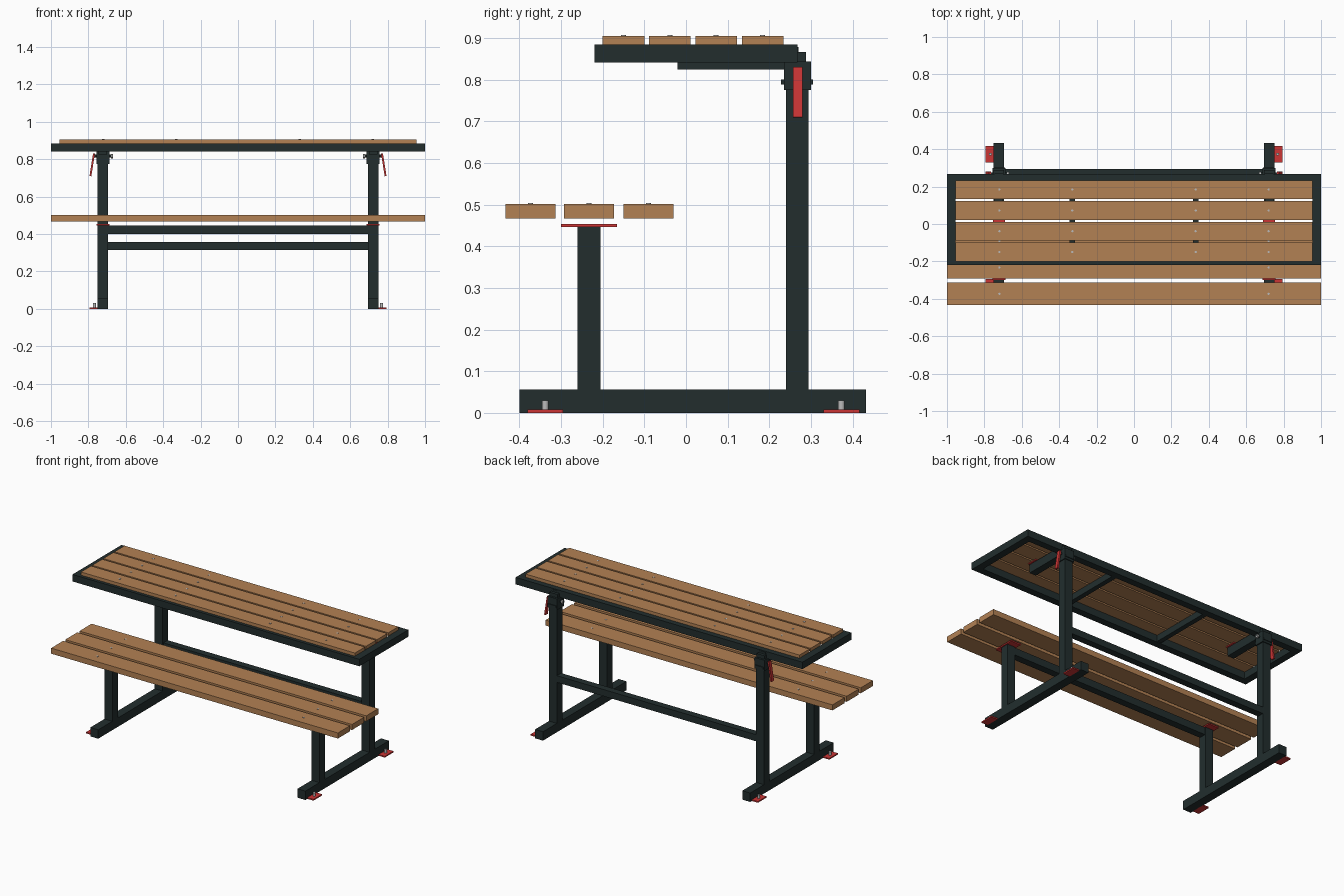
import bpy
import math
from mathutils import Matrix, Vector

cube = bpy.data.objects.get("Cube")
if cube:
    bpy.data.objects.remove(cube, do_unlink=True)


def material(name, rgb):
    mat = bpy.data.materials.new(name)
    mat.use_nodes = True
    color = (*rgb, 1)
    mat.diffuse_color = color
    mat.node_tree.nodes["Principled BSDF"].inputs["Base Color"].default_value = color
    return mat


STEEL = material("dark green steel", (0.016, 0.027, 0.027))
WOOD = material("warm wood", (0.45, 0.22, 0.088))
RED = material("red paint", (0.6, 0.035, 0.035))
ZINC = material("zinc", (0.5, 0.5, 0.5))


def box(name, x, y, z, mat):
    """Box from (low, high) ranges on each axis."""
    low, high = zip(x, y, z)
    bpy.ops.mesh.primitive_cube_add(size=1)
    ob = bpy.context.object
    ob.name = name
    size = [b - a for a, b in zip(low, high)]
    mid = [(a + b) / 2 for a, b in zip(low, high)]
    ob.data.transform(Matrix.Translation(mid) @ Matrix.Diagonal((*size, 1)))
    ob.data.materials.append(mat)
    return ob


def rod(name, start, end, radius, mat, sides=16):
    start, end = Vector(start), Vector(end)
    axis = end - start
    bpy.ops.mesh.primitive_cylinder_add(vertices=sides, radius=radius, depth=axis.length)
    ob = bpy.context.object
    ob.name = name
    ob.data.transform(Matrix.Translation((start + end) / 2)
                      @ axis.to_track_quat("Z", "Y").to_matrix().to_4x4())
    ob.data.materials.append(mat)
    bpy.ops.object.shade_smooth_by_angle(angle=math.radians(40))
    return ob


def span(s, a, b):
    """Range on x, mirrored to side s."""
    return tuple(sorted((s * a, s * b)))


# Seat and table boards with screw heads
for i, y in enumerate((-0.373, -0.2325, -0.0905)):
    box(f"seat_board_{i}", (-1, 1), (y - 0.06, y + 0.06), (0.467, 0.502), WOOD)
    for x in (-0.72, 0.72):
        rod("seat_screw", (x, y, 0.495), (x, y, 0.504), 0.006, ZINC, 12)
for i in range(4):
    y = -0.15 + i * 0.1113
    box(f"table_board_{i}", (-0.955, 0.955), (y - 0.05, y + 0.05), (0.885, 0.905), WOOD)
    for x in (-0.72, -0.33, 0.33, 0.72):
        rod("table_screw", (x, y, 0.9), (x, y, 0.907), 0.006, ZINC, 12)

# Table frame
TOP_Z = (0.841, 0.885)
box("table_front_rail", (-1, 1), (-0.22, -0.175), TOP_Z, STEEL)
box("table_back_rail", (-1, 1), (0.225, 0.268), TOP_Z, STEEL)

# Long rails between the two leg frames
box("seat_rail", (-0.7, 0.7), (-0.255, -0.21), (0.4, 0.446), STEEL)
box("back_rail", (-0.7, 0.7), (0.25, 0.293), (0.314, 0.356), STEEL)

for s, side in ((1, "left"), (-1, "right")):
    tube = span(s, 0.695, 0.75)
    box(f"{side}_table_end", span(s, 0.955, 1), (-0.175, 0.225), TOP_Z, STEEL)
    box(f"{side}_table_crossbar", span(s, 0.315, 0.345), (-0.175, 0.225), (0.845, 0.884), STEEL)

    # Leg frame
    box(f"{side}_base", tube, (-0.4, 0.432), (0, 0.056), STEEL)
    box(f"{side}_seat_post", tube, (-0.26, -0.205), (0.056, 0.446), STEEL)
    box(f"{side}_table_post", tube, (0.24, 0.294), (0.056, 0.84), STEEL)
    box(f"{side}_seat_plate", span(s, 0.687, 0.757), (-0.3, -0.166), (0.446, 0.454), RED)

    # Anchor feet with bolts
    for y in (-0.338, 0.373):
        box(f"{side}_foot", span(s, 0.748, 0.793), (y - 0.043, y + 0.043), (0, 0.008), RED)
        rod(f"{side}_foot_bolt", (s * 0.768, y, 0.008), (s * 0.768, y, 0.03), 0.008, ZINC)

    # Table arm and tilting hinge
    box(f"{side}_arm", span(s, 0.7, 0.745), (-0.02, 0.27), (0.825, 0.878), STEEL)
    box(f"{side}_arm_plate", span(s, 0.69, 0.755), (-0.02, 0.045), (0.878, 0.884), RED)
    box(f"{side}_hinge_block", tube, (0.24, 0.288), (0.83, 0.866), STEEL)
    box(f"{side}_hinge_sleeve", span(s, 0.688, 0.756), (0.235, 0.3), (0.775, 0.844), STEEL)
    box(f"{side}_hinge_collar", span(s, 0.692, 0.752), (0.228, 0.305), (0.788, 0.8), STEEL)
    rod(f"{side}_hinge_pin", (s * 0.668, 0.268, 0.817), (s * 0.775, 0.268, 0.817), 0.007, STEEL)
    rod(f"{side}_pin_nut", (s * 0.668, 0.268, 0.817), (s * 0.678, 0.268, 0.817), 0.012, ZINC, 6)

    # Slanted clamp handle
    handle = box(f"{side}_handle", (-0.005, 0.005), (-0.0115, 0.0115), (-0.122, 0), RED)
    handle.location = (s * 0.77, 0.268, 0.83)
    handle.rotation_euler.y = -s * math.radians(9)
